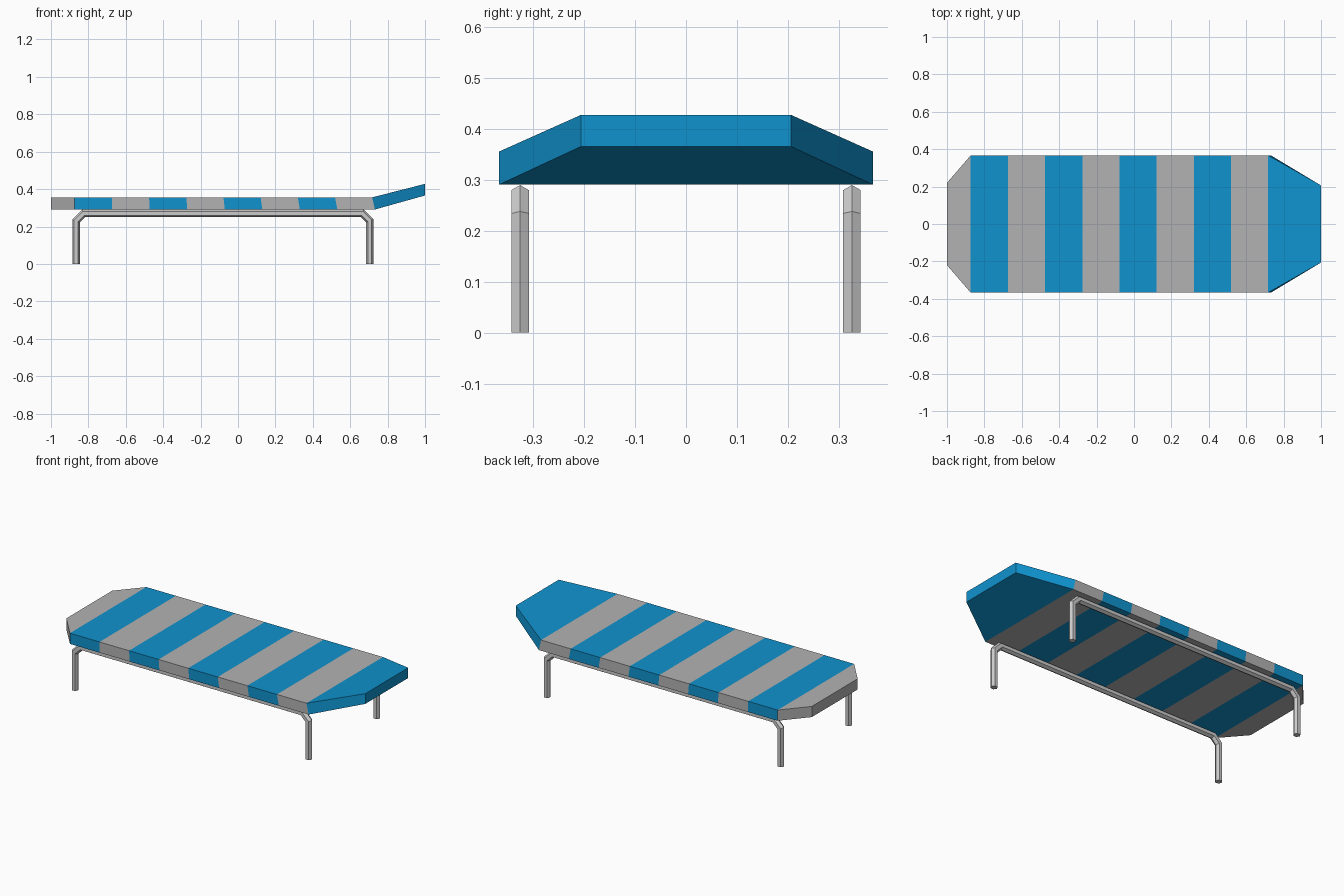
import bpy, bmesh, math
from mathutils import Vector

if "Cube" in bpy.data.objects:
    bpy.data.objects.remove(bpy.data.objects["Cube"])


def make_object(name, bm, materials=()):
    bmesh.ops.recalc_face_normals(bm, faces=bm.faces)
    mesh = bpy.data.meshes.new(name)
    bm.to_mesh(mesh)
    bm.free()
    for m in materials:
        mesh.materials.append(m)
    obj = bpy.data.objects.new(name, mesh)
    bpy.context.collection.objects.link(obj)
    return obj


def make_material(name, color):
    m = bpy.data.materials.new(name)
    m.diffuse_color = color
    m.use_nodes = True
    m.node_tree.nodes["Principled BSDF"].inputs["Base Color"].default_value = m.diffuse_color
    return m


def loft(bm, rings):
    """Skin matching vertex rings; returns the side faces per segment, capped at both ends."""
    rings = [[bm.verts.new(p) for p in ring] for ring in rings]
    segments = []
    for a, b in zip(rings, rings[1:]):
        n = len(a)
        segments.append([bm.faces.new((a[i], a[(i + 1) % n], b[(i + 1) % n], b[i]))
                         for i in range(n)])
    segments[0].append(bm.faces.new(rings[0]))
    segments[-1].append(bm.faces.new(rings[-1]))
    return segments


# Striped cushion: tapered foot, nine stripes, raised tapered headrest
grey = make_material("cushion_grey", (0.45, 0.45, 0.45, 1))
blue = make_material("cushion_blue", (0.005, 0.29, 0.62, 1))


def section(x_top, x_bottom, half_width, bottom, top):
    w = half_width
    return [(x_bottom, -w, bottom), (x_bottom, w, bottom), (x_top, w, top), (x_top, -w, top)]


sections = [section(-1, -1, 0.22, 0.291, 0.356)]
for i in range(9):
    x = -0.873 + i * 0.1988
    sections.append(section(x, x + 0.0018 * i, 0.367, 0.291, 0.356))
sections.append(section(1, 1, 0.206, 0.366, 0.428))

bm = bmesh.new()
for i, faces in enumerate(loft(bm, sections)):
    for f in faces:
        f.material_index = i % 2
make_object("striped_cushion", bm, (grey, blue))


# Bent hexagonal tube frames, each one rail with two legs
def tube(name, path, y, radius, sides=6):
    pts = [Vector(p) for p in path]
    rings = []
    for i, p in enumerate(pts):
        d_in = (p - pts[max(i - 1, 0)]).normalized()
        d_out = (pts[min(i + 1, len(pts) - 1)] - p).normalized()
        tangent = (d_in + d_out).normalized()
        miter = tangent.dot(d_out if d_out.length else d_in)
        normal = Vector((-tangent.y, tangent.x)) / miter
        ring = []
        for k in range(sides):
            a = 2 * math.pi * k / sides
            q = p + normal * radius * math.cos(a)
            ring.append((q.x, y + radius * math.sin(a), q.y))
        rings.append(ring)
    bm = bmesh.new()
    loft(bm, rings)
    return make_object(name, bm)


frame_path = [(-0.866, 0), (-0.866, 0.23), (-0.826, 0.27),
              (0.665, 0.27), (0.705, 0.23), (0.705, 0)]
for name, y in (("front_frame", -0.326), ("back_frame", 0.326)):
    tube(name, frame_path, y, 0.02)
